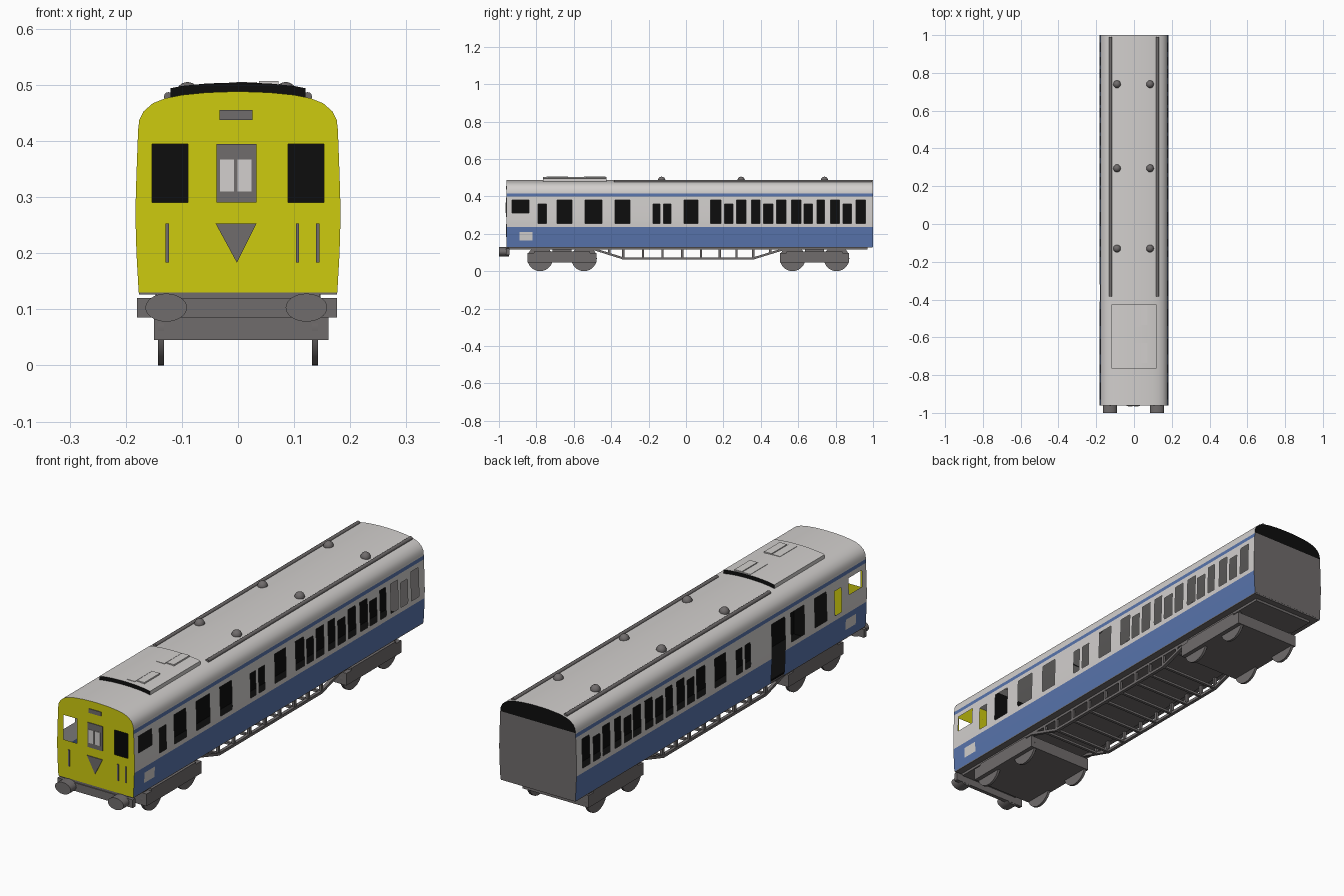
import bpy, bmesh, math
from mathutils import Vector, Matrix

if "Cube" in bpy.data.objects:
    bpy.data.objects.remove(bpy.data.objects["Cube"])


def material(name, rgb):
    m = bpy.data.materials.new(name)
    lin = [(c / 255 / 12.92) if c < 11 else ((c / 255 + 0.055) / 1.055) ** 2.4 for c in rgb]
    m.diffuse_color = (*lin, 1)
    m.use_nodes = True
    m.node_tree.nodes["Principled BSDF"].inputs["Base Color"].default_value = m.diffuse_color
    return m


LIGHT = material("light_grey", (210, 207, 205))
BLUE = material("blue", (88, 116, 172))
YELLOW = material("yellow", (206, 203, 15))
GREY = material("dark_grey", (112, 108, 108))
BLACK = material("black", (13, 13, 13))


def finish(name, bm, mats, smooth=False):
    me = bpy.data.meshes.new(name)
    bm.to_mesh(me)
    bm.free()
    ob = bpy.data.objects.new(name, me)
    bpy.context.collection.objects.link(ob)
    for m in mats:
        me.materials.append(m)
    if smooth:
        bpy.ops.object.select_all(action='DESELECT')
        ob.select_set(True)
        bpy.context.view_layer.objects.active = ob
        bpy.ops.object.shade_smooth_by_angle(angle=math.radians(35))
    return ob


def boxes(name, items, mat):
    """Each item is x0, x1, y0, y1, z0, z1."""
    bm = bmesh.new()
    for x0, x1, y0, y1, z0, z1 in items:
        mtx = Matrix.Translation(((x0 + x1) / 2, (y0 + y1) / 2, (z0 + z1) / 2))
        mtx = mtx @ Matrix.Diagonal((x1 - x0, y1 - y0, z1 - z0, 1))
        bmesh.ops.create_cube(bm, size=1, matrix=mtx)
    return finish(name, bm, [mat])


def rods(name, items, mat, segs=32):
    """Each item is centre, axis, length, two radii across the axis."""
    bm = bmesh.new()
    for c, axis, length, ra, rb in items:
        rot = Matrix.Rotation(math.pi / 2, 4, 'Y' if axis == 'X' else 'X')
        mtx = Matrix.Translation(c) @ rot @ Matrix.Diagonal((ra, rb, 1, 1))
        bmesh.ops.create_cone(bm, cap_ends=True, segments=segs, radius1=1, radius2=1,
                              depth=length, matrix=mtx)
    return finish(name, bm, [mat], True)


def lerp(table, t):
    for (a, va), (b, vb) in zip(table, table[1:]):
        if t <= b:
            return va + (vb - va) * max(0, t - a) / (b - a)
    return table[-1][1]


# Cross-section: side bulge and roof arch
SIDE = [(.13, .177), (.20, .181), (.27, .183), (.34, .181), (.42, .178)]
ROOF = [(0, .488), (.03, .4875), (.06, .486), (.10, .482), (.13, .476), (.152, .467),
        (.168, .453), (.176, .437), (.178, .42)]
Z_CUTS = [.13, .165, .20, .21, .235, .256, .27, .31, .34, .36, .38, .40, .416, .42]
half = [(lerp(SIDE, z), z) for z in Z_CUTS] + ROOF[-2:0:-1]
PROFILE = half + [ROOF[0]] + [(-x, z) for x, z in reversed(half)]
Y0, Y1 = -.96, 1.0

# Side windows: tall ones, short ones, and the cab window
TALL = [(-.69, -.61), (-.54, -.45), (-.38, -.30), (-.01, .064), (.13, .187), (.27, .32), (.35, .395),
        (.485, .535), (.565, .615), (.70, .74), (.773, .82), (.91, .96)]
SHORT = [(-.79, -.745), (-.176, -.14), (-.12, -.08), (.205, .25), (.415, .465), (.63, .677), (.84, .885)]
WINDOWS = ([(a, b, .256, .38) for a, b in TALL] + [(a, b, .256, .36) for a, b in SHORT]
           + [(-.93, -.84, .31, .38)])
DOOR = (-.41, -.32, .13, .38)
PANEL = (-.89, -.82, .165, .21)


def inside(r, y, z):
    return r[0] < y < r[1] and r[2] < z < r[3]


# Body shell: grid cut at window edges, openings removed, coloured by height
ys = sorted({Y0, Y1, *[v for w in WINDOWS + [DOOR, PANEL] for v in w[:2]]})
bm = bmesh.new()
rows = [[bm.verts.new((x, y, z)) for x, z in PROFILE] for y in ys]
for r0, r1 in zip(rows, rows[1:]):
    for i in range(len(PROFILE) - 1):
        vs = (r0[i], r1[i], r1[i + 1], r0[i + 1])
        c = sum((v.co for v in vs), Vector()) / 4
        left = c.x < 0
        holes = [w for w in WINDOWS if not (left and w[0] == -.38)] + ([DOOR] if left else [])
        if c.z < .42 and any(inside(h, c.y, c.z) for h in holes):
            continue
        f = bm.faces.new(vs)
        blue = (c.z < .235 and not inside(PANEL, c.y, c.z)) or .40 < c.z < .416
        f.material_index = 1 if blue else 0
bmesh.ops.recalc_face_normals(bm, faces=bm.faces)
finish("body_shell", bm, [LIGHT, BLUE], True)


def end_wall(name, y, cuts, mats, rule):
    """Flat end cut along lines; rule gives a material index or None for a hole."""
    bm = bmesh.new()
    bm.faces.new([bm.verts.new((x, y, z)) for x, z in PROFILE])
    for axis, value in cuts:
        no = (1, 0, 0) if axis == 'x' else (0, 0, 1)
        bmesh.ops.bisect_plane(bm, geom=bm.verts[:] + bm.edges[:] + bm.faces[:],
                               plane_co=[n * value for n in no], plane_no=no)
    gone = []
    for f in bm.faces:
        k = rule(f.calc_center_median())
        if k is None:
            gone.append(f)
        else:
            f.material_index = k
        if f.normal.y * y < 0:
            f.normal_flip()
    bmesh.ops.delete(bm, geom=gone, context='FACES')
    finish(name, bm, mats)


end_wall("cab_front", Y0, [('x', -.153), ('x', -.089), ('x', .089), ('x', .153), ('z', .29), ('z', .395)],
         [YELLOW], lambda c: None if .089 < abs(c.x) < .153 and .29 < c.z < .395 else 0)
end_wall("rear_wall", Y1, [('z', .42)], [GREY, BLACK], lambda c: 1 if c.z > .42 else 0)

# Interior: floor, centre partition and cab bulkhead
boxes("interior", [(-.174, .174, Y0 + .005, Y1 - .005, .133, .14),
                   (-.004, .004, Y0 + .005, Y1 - .005, .14, .40),
                   (-.172, .172, -.73, -.722, .14, .42)], BLACK)

# Front details
yf = Y0 - .003
boxes("front_fittings", [(-.033, .026, yf, Y0, .437, .455), (-.038, .033, yf, Y0, .29, .395)]
      + [(x - .003, x + .003, yf, Y0, .183, .253) for x in (-.126, .106, .142)], GREY)
boxes("front_door_panes", [(-.032, -.007, yf - .002, Y0, .31, .367),
                           (-.001, .024, yf - .002, Y0, .31, .367)], LIGHT)
bm = bmesh.new()
tri = bm.faces.new([bm.verts.new((x, Y0, z)) for x, z in ((-.04, .253), (-.002, .183), (.033, .253))])
ext = bmesh.ops.extrude_face_region(bm, geom=[tri])
bmesh.ops.translate(bm, vec=(0, -.003, 0), verts=[v for v in ext['geom'] if isinstance(v, bmesh.types.BMVert)])
bmesh.ops.recalc_face_normals(bm, faces=bm.faces)
finish("front_triangle", bm, [GREY])

# Raised roof panel with dark ends
bm = bmesh.new()
xs = [-.12 + .02 * i for i in range(13)]
loop = [(x, lerp(ROOF, abs(x)) + .016) for x in xs] + [(x, lerp(ROOF, abs(x)) - .003) for x in reversed(xs)]
a, b = [[bm.verts.new((x, y, z)) for x, z in loop] for y in (-.765, -.425)]
for i in range(len(loop)):
    j = (i + 1) % len(loop)
    bm.faces.new((a[i], a[j], b[j], b[i]))
for cap in (a, b):
    bm.faces.new(cap).material_index = 1
bmesh.ops.recalc_face_normals(bm, faces=bm.faces)
finish("roof_panel", bm, [LIGHT, BLACK], True)
vents = []
for y0, y1 in ((-.545, -.43), (-.745, -.63)):
    vents += [(-.003, .034, y0, y1, .49, .5055), (.037, .072, y0 + .01, y1, .49, .507)]
boxes("roof_vents", vents, LIGHT)

# Roof rails and dome ventilators
rods("roof_rails", [((s * .124, .303, .479), 'Y', 1.376, .008, .008) for s in (-1, 1)], GREY, 12)
bm = bmesh.new()
for x in (-.09, .085):
    for y in (-.13, .295, .74):
        bmesh.ops.create_uvsphere(bm, u_segments=20, v_segments=12, radius=.02,
                                  matrix=Matrix.Translation((x, y, .485)))
finish("roof_domes", bm, [GREY], True)

# Underframe, buffer beam and buffers
boxes("underframe", [(-.176, .176, Y0 + .002, Y1 - .002, .126, .131), (-.145, .145, -.87, .97, .115, .127)], GREY)
boxes("buffer_beam", [(-.18, .176, -.962, -.945, .085, .12), (-.145, .145, -.958, -.86, .115, .128)], GREY)
rods("buffers", [((x, -.973, .103), 'Y', .054, .037, .025) for x in (-.128, .122)], GREY)

# Bogies and wheels
frames, wheels, axles = [], [], []
for c, pair in ((-.6625, (-.78, -.545)), (.6875, (.57, .805))):
    frames += [(-.15, .161, c - .185, c + .185, .045, .097), (-.15, .161, c - .15, c + .15, .09, .106),
               (-.13, .13, c - .05, c + .05, .1, .12)]
    for y in pair:
        wheels += [((s * .137, y, .068), 'X', .011, .068, .068) for s in (-1, 1)]
        axles.append(((0, y, .068), 'X', .27, .012, .012))
boxes("bogie_frames", frames, GREY)
rods("wheels", wheels, GREY, 40)
rods("axles", axles, GREY, 12)

# Truss under the floor: bent bottom bar, posts and cross bars
TRUSS = [(-.50, .120), (-.335, .068), (.36, .068), (.53, .120)]
bm = bmesh.new()
for s in (-1, 1):
    rings = []
    for y, z in TRUSS:
        rings.append([bm.verts.new((s * .14 + dx, y, z + dz))
                      for dx, dz in ((-.007, -.006), (.007, -.006), (.007, .006), (-.007, .006))])
    for r0, r1 in zip(rings, rings[1:]):
        for i in range(4):
            bm.faces.new((r0[i], r0[(i + 1) % 4], r1[(i + 1) % 4], r1[i]))
    bm.faces.new(rings[0])
    bm.faces.new(rings[-1])
bmesh.ops.recalc_face_normals(bm, faces=bm.faces)
finish("truss_bars", bm, [GREY])
posts, cross = [], []
for y in (-.41, -.335, -.23, -.125, -.02, .08, .18, .27, .36, .45):
    z = lerp(TRUSS, y)
    posts += [(s * .14 - .006, s * .14 + .006, y - .006, y + .006, z, .118) for s in (-1, 1)]
    cross.append((-.14, .14, y - .006, y + .006, z - .005, z + .005))
boxes("truss_posts", posts, GREY)
boxes("truss_cross_bars", cross, GREY)
